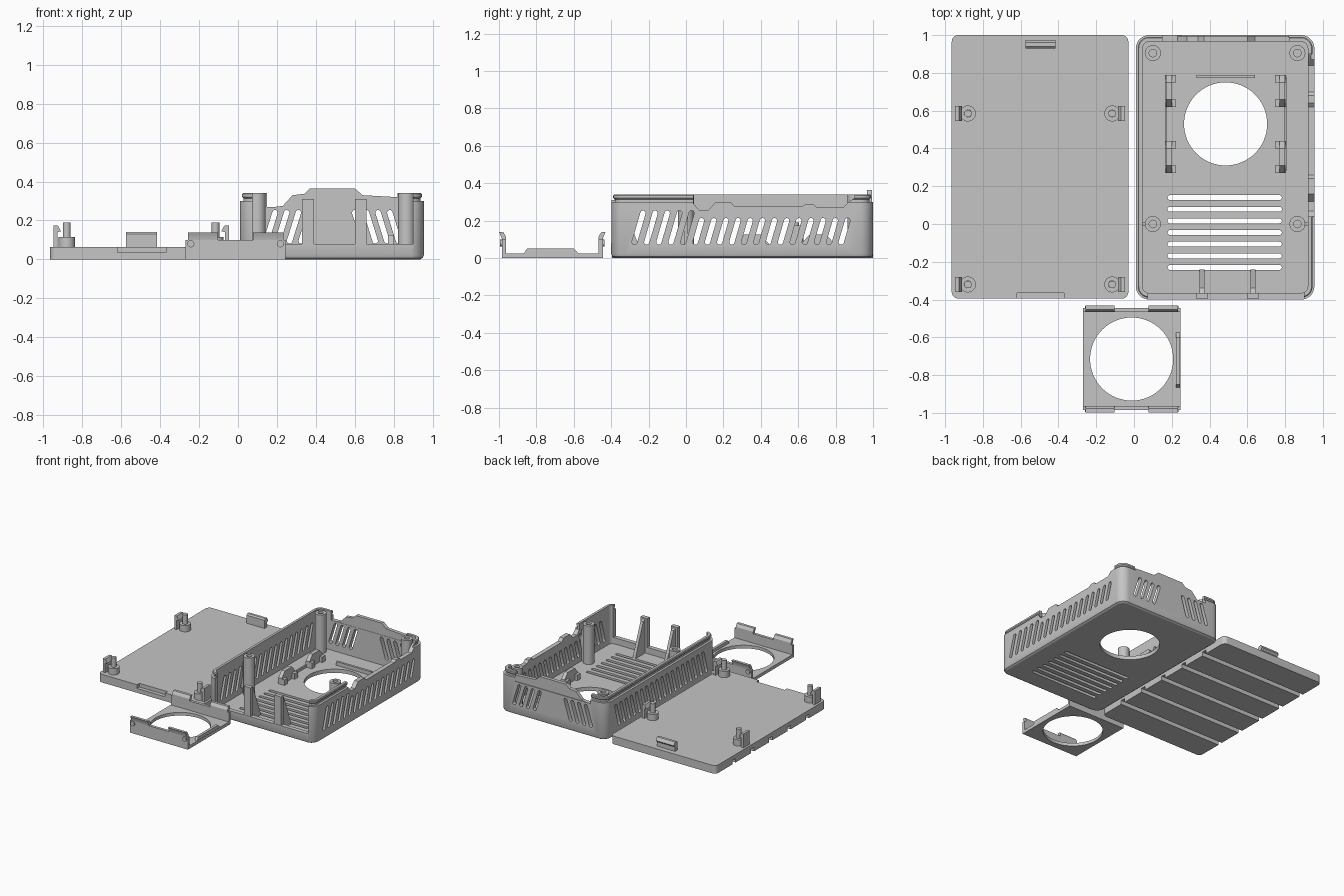
import bpy
import bmesh
from math import cos, sin, pi, atan2

cube = bpy.data.objects.get("Cube")
if cube:
    bpy.data.objects.remove(cube)

grey = bpy.data.materials.new("plain grey")
grey.use_nodes = True
GREY = (0.56, 0.56, 0.56, 1)
grey.diffuse_color = GREY
grey.node_tree.nodes["Principled BSDF"].inputs["Base Color"].default_value = GREY


# ---- helpers ----
def rrect(cx, cy, hx, hy, r, z, n=8):
    """Rounded rectangle loop at height z."""
    pts = []
    for k, (sx, sy) in enumerate([(1, 1), (-1, 1), (-1, -1), (1, -1)]):
        for i in range(n + 1):
            a = (k + i / n) * pi / 2
            pts.append((cx + sx * (hx - r) + r * cos(a), cy + sy * (hy - r) + r * sin(a), z))
    return pts


def loft(bm, loops):
    """Closed solid through loops of equal length."""
    rows = [[bm.verts.new(p) for p in loop] for loop in loops]
    n = len(rows[0])
    for a, b in zip(rows, rows[1:]):
        for i in range(n):
            j = (i + 1) % n
            bm.faces.new((a[i], a[j], b[j], b[i]))
    bm.faces.new(rows[0])
    bm.faces.new(rows[-1])


def prism(bm, pts, axis, a, b):
    """Extrude a 2D outline along an axis from a to b."""
    place = {"x": lambda u, v, d: (d, u, v),
             "y": lambda u, v, d: (u, d, v),
             "z": lambda u, v, d: (u, v, d)}[axis]
    loft(bm, [[place(u, v, d) for u, v in pts] for d in (a, b)])


def box(bm, x0, x1, y0, y1, z0, z1):
    prism(bm, [(x0, y0), (x1, y0), (x1, y1), (x0, y1)], "z", z0, z1)


def circle(cx, cy, r, n=64):
    return [(cx + r * cos(2 * pi * i / n), cy + r * sin(2 * pi * i / n)) for i in range(n)]


def stadium(p, q, r, n=6):
    """Round-ended slot outline from p to q."""
    t = atan2(q[1] - p[1], q[0] - p[0])
    pts = []
    for c, start in ((q, t - pi / 2), (p, t + pi / 2)):
        for i in range(n + 1):
            a = start + pi * i / n
            pts.append((c[0] + r * cos(a), c[1] + r * sin(a)))
    return pts


def tube(bm, x, y, ro, ri, z0, z1):
    """Round post with a screw hole in its top."""
    loft(bm, [rrect(x, y, r, r, r * 0.9999, z)
              for r, z in ((ro, z0), (ro, z1), (ri, z1), (ri, z0 + 0.01))])


def finish(name, bm):
    bmesh.ops.remove_doubles(bm, verts=bm.verts, dist=0.00001)
    bmesh.ops.recalc_face_normals(bm, faces=bm.faces)
    mesh = bpy.data.meshes.new(name)
    bm.to_mesh(mesh)
    bm.free()
    mesh.materials.append(grey)
    ob = bpy.data.objects.new(name, mesh)
    bpy.context.collection.objects.link(ob)
    return ob


def cut(ob, bm):
    """Subtract the cutter mesh and bake the result."""
    cutter = finish("cutter", bm)
    cutter.hide_render = True
    mod = ob.modifiers.new("cut", "BOOLEAN")
    mod.operation, mod.solver, mod.object = "DIFFERENCE", "EXACT", cutter
    dg = bpy.context.evaluated_depsgraph_get()
    mesh = bpy.data.meshes.new_from_object(ob.evaluated_get(dg))
    ob.modifiers.clear()
    ob.data = mesh
    bpy.data.objects.remove(cutter)


# ---- case tub: floor, walls and stepped rim in one loft ----
CX, CY, HX, HY = 0.4825, 0.3, 0.4725, 0.7
section = [(0.02, 0), (0.006, 0.008), (0, 0.022), (0, 0.3), (0.018, 0.3), (0.018, 0.314),
           (0.01, 0.322), (0.01, 0.335), (0.015, 0.34), (0.035, 0.34), (0.035, 0.03)]
bm = bmesh.new()
loft(bm, [rrect(CX, CY, HX - d, HY - d, 0.07 - d, z) for d, z in section])
tub = finish("case_tub", bm)

# floor: fan opening and cooling slots
bm = bmesh.new()
prism(bm, circle(0.485, 0.53, 0.22), "z", -0.1, 0.1)
for i in range(7):
    y = 0.14 - i * 0.0617
    prism(bm, stadium((0.19, y), (0.77, y), 0.013), "z", -0.1, 0.1)
# side walls: slanted vents
for i in range(18):
    y = -0.275 + i * 0.065
    for x0, x1, top in ((-0.03, 0.06, 0.24), (0.9, 1, 0.24 if i < 5 else 0.2)):
        lean = 0.29 * (top - 0.085)
        prism(bm, stadium((y, 0.085), (y + lean, top), 0.014), "x", x0, x1)
# back wall: two mirrored groups of vents
for s in (-1, 1):
    for i in range(4):
        u = 0.34 - i * 0.06
        prism(bm, stadium((0.485 + s * u, 0.095), (0.485 + s * (u - 0.045), 0.24), 0.014), "y", 0.94, 1.05)
# back wall notch, front port opening, side port recesses
box(bm, 0.15, 0.82, 0.94, 1.05, 0.27, 0.4)
box(bm, 0.075, 0.9, -0.45, -0.35, 0.08, 0.4)
ports = [(0.04, 0.4), (0.04, 0.29), (0.07, 0.258), (0.12, 0.258), (0.16, 0.3), (0.24, 0.3),
         (0.26, 0.275), (0.62, 0.275), (0.64, 0.29), (0.68, 0.29), (0.7, 0.27), (0.84, 0.27),
         (0.87, 0.3), (0.9, 0.32), (0.9, 0.4)]
prism(bm, ports, "x", 0.9, 1)
cut(tub, bm)

# raised tab on the back wall
bm = bmesh.new()
prism(bm, [(0.15, 0.265), (0.23, 0.275), (0.28, 0.33), (0.34, 0.337), (0.37, 0.365), (0.6, 0.365),
           (0.64, 0.33), (0.82, 0.32), (0.82, 0.265)], "y", 0.967, 0.995)
finish("back_tab", bm)

# screw pillars with ribs to the walls
bm = bmesh.new()
for x in (0.1, 0.865):
    for y in (0, 0.905):
        tube(bm, x, y, 0.042, 0.02, 0.025, 0.34)
for x0, x1 in ((0.035, 0.062), (0.903, 0.93)):
    box(bm, x0, x1, -0.01, 0.01, 0.025, 0.28)
finish("screw_pillars", bm)

# front port dividers with triangular braces
bm = bmesh.new()
for x in (0.36, 0.63):
    box(bm, x - 0.03, x + 0.03, -0.398, -0.365, 0.07, 0.31)
    prism(bm, [(-0.37, 0.025), (-0.24, 0.025), (-0.25, 0.06), (-0.34, 0.29), (-0.37, 0.3)],
          "x", x - 0.012, x + 0.012)
finish("port_dividers", bm)

# fan dock rails on the floor
bm = bmesh.new()
for s in (-1, 1):
    def span(u0, u1):
        return sorted((0.485 + s * u0, 0.485 + s * u1))
    box(bm, *span(0.31, 0.322), 0.28, 0.78, 0.025, 0.05)
    for y0, y1 in ((0.27, 0.44), (0.62, 0.79)):
        prism(bm, [(y0, 0.025), (y1, 0.025), (y1, 0.08), (y1 - 0.04, 0.125), (y0 + 0.04, 0.125), (y0, 0.08)],
              "x", *span(0.285, 0.315))
        for y in (y0, y1 - 0.04):
            box(bm, *span(0.262, 0.32), y, y + 0.04, 0.025, 0.075)
box(bm, 0.33, 0.64, 0.772, 0.79, 0.025, 0.06)
finish("fan_dock", bm)

# ---- lid panel ----
LX = -0.4975
bm = bmesh.new()
loft(bm, [rrect(LX, 0.3025, 0.4675, 0.6975, 0.035, z) for z in (0, 0.065)])
lid = finish("lid_panel", bm)
bm = bmesh.new()
for i in range(1, 6):
    y = -0.395 + i * 0.2325
    box(bm, -1.1, 0, y - 0.02, y + 0.02, -0.1, 0.032)
box(bm, -0.62, -0.37, -0.5, -0.365, 0.035, 0.2)
cut(lid, bm)

# lid pegs, clips and rear catch
bm = bmesh.new()
for s in (-1, 1):
    for y in (-0.32, 0.585):
        tube(bm, LX + s * 0.382, y, 0.042, 0.02, 0.05, 0.115)
        prism(bm, circle(LX + s * 0.382, y, 0.0195, 24), "z", 0.055, 0.19)
        hook = [(0.43, 0.06), (0.43, 0.14), (0.412, 0.145), (0.428, 0.175), (0.45, 0.175), (0.45, 0.06)]
        prism(bm, [(LX + s * u, v) for u, v in hook], "y", y - 0.04, y + 0.04)
prism(bm, [(0.93, 0.06), (0.93, 0.13), (0.94, 0.14), (0.96, 0.14), (0.975, 0.115), (0.96, 0.1), (0.96, 0.06)],
      "x", -0.575, -0.415)
finish("lid_fittings", bm)

# ---- fan bracket ----
FX, FY = -0.0125, -0.715
bm = bmesh.new()
box(bm, FX - 0.2575, FX + 0.2575, FY - 0.27, FY + 0.27, 0, 0.025)
bracket = finish("fan_bracket_plate", bm)
bm = bmesh.new()
prism(bm, circle(FX, FY, 0.22), "z", -0.1, 0.1)
cut(bracket, bm)

# bracket walls with flared tabs and locating pegs
bm = bmesh.new()
for s in (-1, 1):
    y0, y1 = sorted((FY + s * 0.248, FY + s * 0.27))
    box(bm, FX - 0.2575, FX + 0.2575, y0, y1, 0.0, 0.1)
    flare = [(0.248, 0.09), (0.248, 0.115), (0.262, 0.138), (0.284, 0.138), (0.27, 0.105), (0.27, 0.09)]
    for t in (-1, 1):
        xs = sorted((FX + t * 0.09, FX + t * 0.245))
        prism(bm, [(FY + s * u, v) for u, v in flare], "x", *xs)
        prism(bm, circle(FX + t * 0.23, 0.08, 0.018, 24), "y", FY + s * 0.25, FY + s * 0.28)
# low side rib
prism(bm, [(-0.87, 0.02), (-0.85, 0.05), (-0.6, 0.05), (-0.57, 0.02)], "x", 0.222, 0.243)
finish("fan_bracket_walls", bm)

# ---- shading ----
for ob in bpy.data.objects:
    if ob.type == "MESH":
        ob.select_set(True)
        bpy.context.view_layer.objects.active = ob
bpy.ops.object.shade_smooth_by_angle(angle=0.5)
